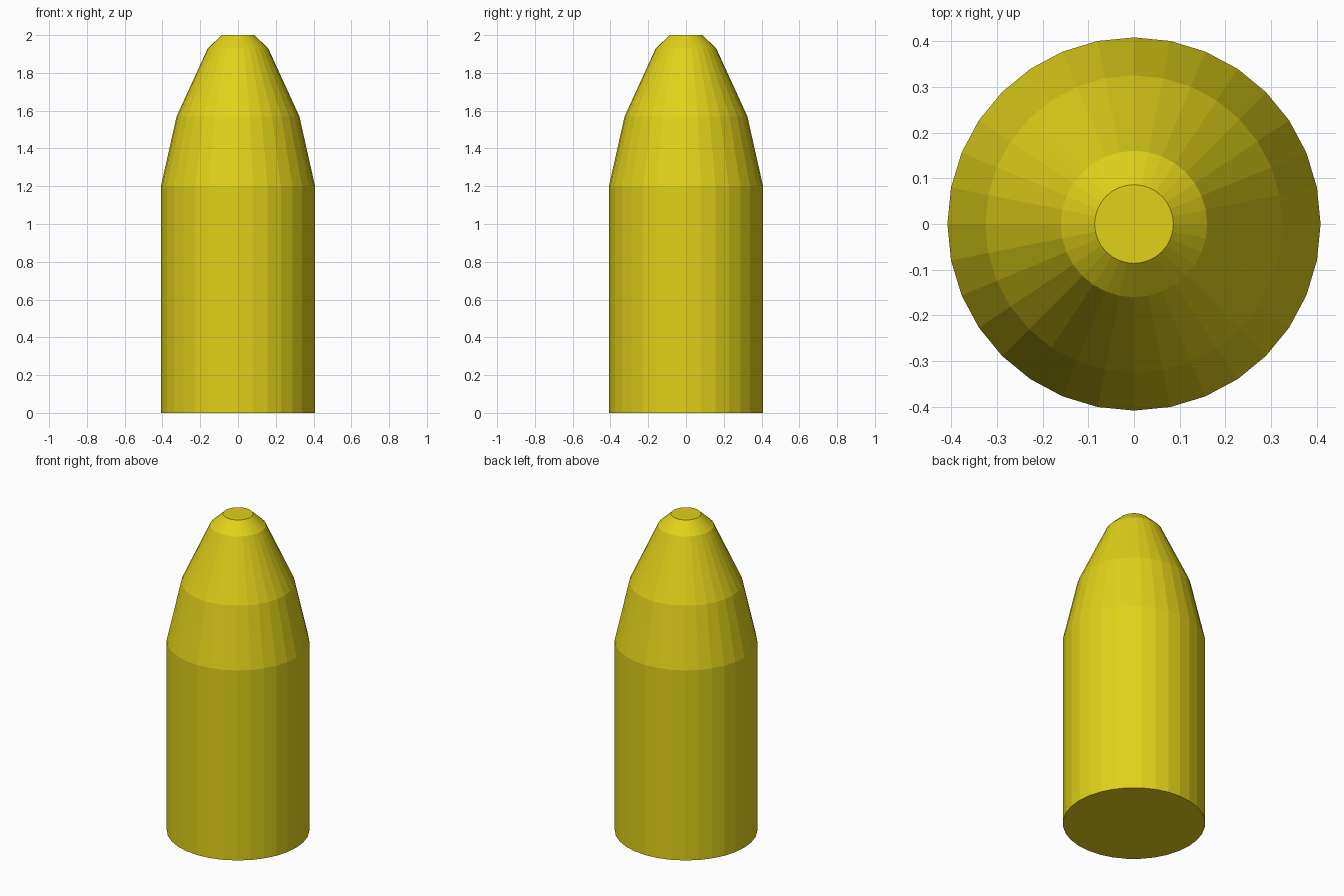
import bpy, bmesh
from math import cos, sin, tau

if "Cube" in bpy.data.objects:
    bpy.data.objects.remove(bpy.data.objects["Cube"])

SIDES = 32
# radius and height of each ring, bottom to top
PROFILE = [(0.408, 0.0), (0.408, 1.2), (0.325, 1.57), (0.16, 1.93), (0.086, 2.0)]

# Tapered body: stacked rings joined by flat quads
bm = bmesh.new()
rings = [[bm.verts.new((r * cos(tau * i / SIDES), r * sin(tau * i / SIDES), z))
          for i in range(SIDES)] for r, z in PROFILE]
for low, high in zip(rings, rings[1:]):
    for i in range(SIDES):
        j = (i + 1) % SIDES
        bm.faces.new((low[i], low[j], high[j], high[i]))

# Flat base and tip
bm.faces.new(rings[0][::-1])
bm.faces.new(rings[-1])

mesh = bpy.data.meshes.new("tapered_body")
bm.to_mesh(mesh)
bm.free()
body = bpy.data.objects.new("tapered_body", mesh)
bpy.context.collection.objects.link(body)

# Yellow finish
yellow = bpy.data.materials.new("yellow")
yellow.diffuse_color = (0.75, 0.64, 0.01, 1)
yellow.use_nodes = True
yellow.node_tree.nodes["Principled BSDF"].inputs["Base Color"].default_value = yellow.diffuse_color
mesh.materials.append(yellow)
